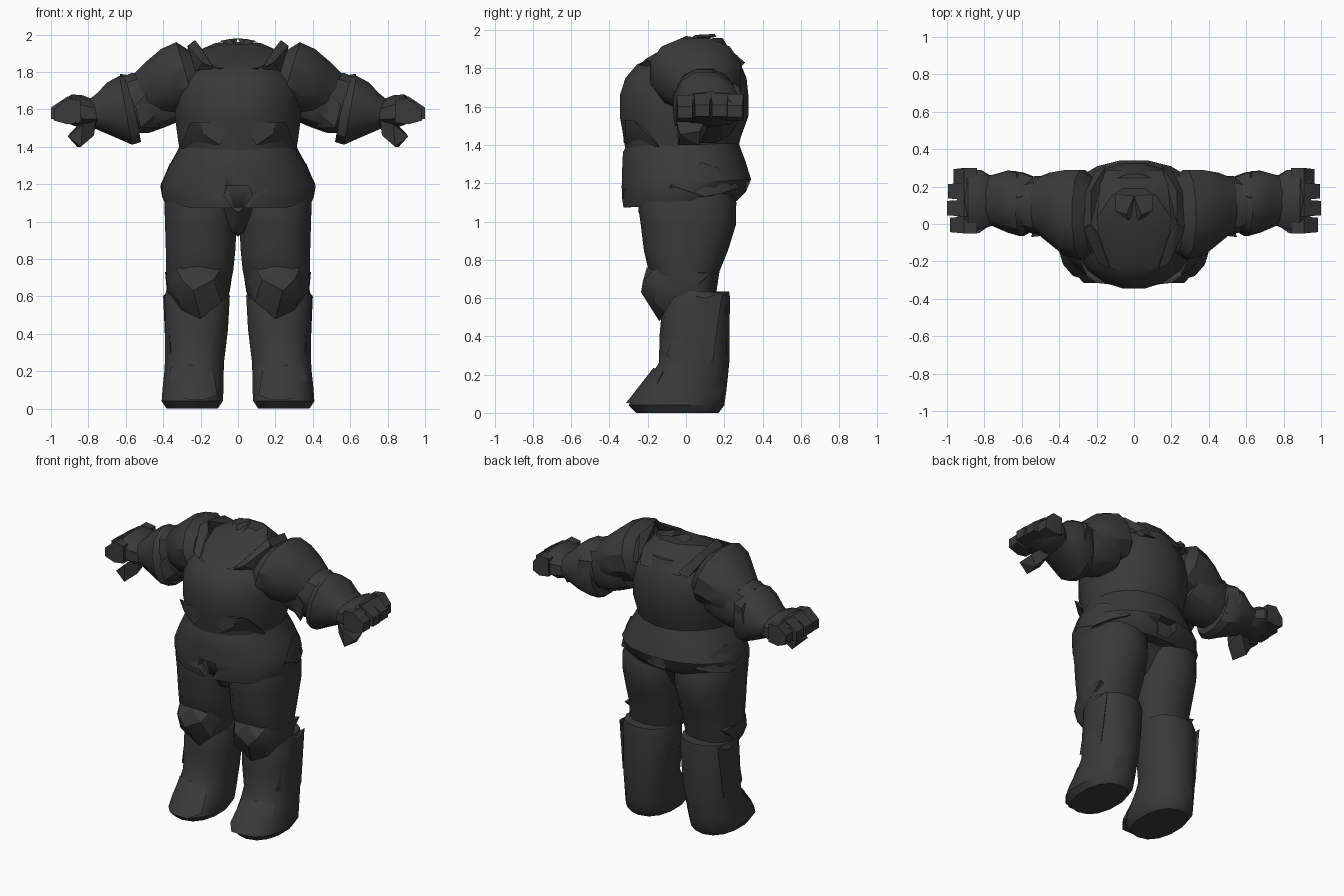
import bpy, bmesh, math

steel = bpy.data.materials.new("dark_steel")
steel.diffuse_color = (0.042, 0.042, 0.042, 1)


def finish(name, bm, mirror=False, angle=32):
    bmesh.ops.recalc_face_normals(bm, faces=bm.faces[:])
    me = bpy.data.meshes.new(name)
    bm.to_mesh(me)
    bm.free()
    me.materials.append(steel)
    me.shade_smooth()
    me.set_sharp_from_angle(angle=math.radians(angle))
    ob = bpy.data.objects.new(name, me)
    bpy.context.collection.objects.link(ob)
    if mirror:
        m = ob.modifiers.new("mirror", 'MIRROR')
        m.use_mirror_merge = False
    return ob


def loft(name, rings, axis='z', n=16, power=2.5, slant=0.0, mirror=False):
    """Rings: (station, centre a, centre b, radius a, radius b) along an axis."""
    bm = bmesh.new()
    loops = []
    for s, ca, cb, ra, rb in rings:
        loop = []
        for i in range(n):
            t = 2 * math.pi * (i + 0.5) / n
            c, d = math.cos(t), math.sin(t)
            a = math.copysign(abs(c) ** (2 / power), c) * ra
            b = math.copysign(abs(d) ** (2 / power), d) * rb
            st = s + slant * b
            co = (ca + a, cb + b, st) if axis == 'z' else (st, ca + a, cb + b)
            loop.append(bm.verts.new(co))
        loops.append(loop)
    for lo, hi in zip(loops, loops[1:]):
        for i in range(n):
            j = (i + 1) % n
            bm.faces.new((lo[i], lo[j], hi[j], hi[i]))
    bm.faces.new(loops[0])
    bm.faces.new(loops[-1])
    return finish(name, bm, mirror)


def hull(name, pts, mirror=True, angle=25):
    bm = bmesh.new()
    for p in pts:
        bm.verts.new(p)
    bmesh.ops.convex_hull(bm, input=bm.verts[:])
    loose = [v for v in bm.verts if not v.link_faces]
    bmesh.ops.delete(bm, geom=loose, context='VERTS')
    return finish(name, bm, mirror, angle)


# Torso: breastplate and flared waist skirt
loft("breastplate", [
    (1.34, 0, -.025, .31, .29), (1.44, 0, -.02, .325, .31),
    (1.55, 0, -.01, .34, .34), (1.66, 0, -.01, .34, .34),
    (1.75, 0, .0, .32, .32), (1.82, 0, .015, .25, .275),
    (1.87, 0, .06, .19, .21)], n=20, power=2.05)
skirt = loft("waist_skirt", [
    (1.09, 0, -.03, .39, .30), (1.135, 0, -.01, .41, .327),
    (1.2, 0, .002, .416, .342), (1.3, 0, -.012, .37, .325),
    (1.38, 0, -.025, .325, .308), (1.44, 0, -.02, .3, .28)],
    n=20, power=2.12, slant=.06)

# Pointed notch in the front and back of the skirt
for label, y, z in (("front", -.33, 1.19), ("back", .34, 1.22)):
    cut = hull(label + "_notch_cutter",
               [(x, y + d, h) for d in (-.06, .05)
                for x, h in ((-.06, z), (.06, z), (.075, z - .05),
                             (-.075, z - .05), (0, z - .16))], False)
    cut.hide_render = True
    cut.hide_viewport = True
    b = skirt.modifiers.new(label + "_notch", 'BOOLEAN')
    b.object = cut
    b.solver = 'EXACT'

# Pointed belly flaps, hip plates and crotch plate
hull("belly_flap", [(.02, -.335, 1.53), (.2, -.315, 1.53), (.255, -.275, 1.53),
                    (.10, -.325, 1.41), (.31, -.14, 1.39), (.19, -.315, 1.47),
                    (.1, -.25, 1.45), (.25, -.2, 1.48)])
hull("hip_plate", [(.415, -.08, 1.19), (.405, .1, 1.13), (.355, .2, 1.15),
                   (.26, .28, 1.18), (.34, .17, 1.28), (.37, -.1, 1.12),
                   (.3, .1, 1.2), (.365, .08, 1.31)])
hull("crotch_plate", [(-.1, -.22, 1.12), (.1, -.22, 1.12), (0, -.25, 1.05),
                      (-.03, -.15, .94), (.03, -.15, .94), (0, .1, .92),
                      (-.1, .2, 1.1), (.1, .2, 1.1)], False)

# Neck cover rising toward the back, with raised collar fins
hull("neck_cover", [(sx * x, y, z) for sx in (-1, 1) for x, y, z in (
    (.11, -.245, 1.82), (.18, -.12, 1.86), (.2, .03, 1.92), (.06, -.02, 1.95),
    (.12, .15, 1.955), (.06, .19, 1.96), (.18, .22, 1.88), (.15, .29, 1.8),
    (.08, -.2, 1.78))], False)
hull("neck_fold", [(.02, .0, 1.94), (.05, .14, 1.975), (.1, .16, 1.965),
                   (.1, .07, 1.965), (.0, .15, 1.98), (.04, .05, 1.975)])
hull("collar_front", [(.13, -.24, 1.82), (.19, -.21, 1.85), (.19, -.05, 1.92),
                      (.23, 0, 1.97), (.27, -.03, 1.94), (.24, -.1, 1.78)])
hull("collar_back", [(.23, 0, 1.97), (.27, -.02, 1.93), (.23, .18, 1.94),
                     (.26, .17, 1.9), (.15, .31, 1.83), (.21, .28, 1.8),
                     (.22, .05, 1.85)])

# Arms: shoulder guard, upper arm, forearm, gauntlet
loft("shoulder_guard", [
    (.22, .04, 1.78, .2, .14), (.275, .05, 1.775, .245, .19),
    (.36, .06, 1.75, .235, .178), (.44, .085, 1.71, .195, .155),
    (.515, .10, 1.675, .15, .125)], 'x', 12, 2.2, .3, True)
loft("upper_arm", [
    (.32, .1, 1.665, .15, .12), (.42, .1, 1.65, .165, .145),
    (.52, .1, 1.635, .16, .165), (.59, .1, 1.62, .13, .15)],
    'x', 12, 2.3, .3, True)
loft("forearm", [
    (.55, .11, 1.6, .15, .18), (.60, .105, 1.595, .175, .19),
    (.67, .12, 1.595, .17, .155), (.74, .125, 1.58, .145, .105),
    (.79, .13, 1.575, .13, .075)], 'x', 12, 2.3, .18, True)
hull("elbow_plate", [(.52, .24, 1.7), (.62, .28, 1.7), (.64, .285, 1.6),
                     (.55, .25, 1.5), (.57, .16, 1.78), (.63, .14, 1.79),
                     (.56, .1, 1.6)])
hull("elbow_flap", [(.4, -.04, 1.62), (.46, -.06, 1.72), (.55, -.07, 1.62),
                    (.52, -.06, 1.5), (.42, .02, 1.5), (.5, .1, 1.6)])
loft("gauntlet", [
    (.75, .12, 1.575, .13, .07), (.82, .13, 1.585, .165, .09),
    (.88, .13, 1.595, .165, .085), (.94, .13, 1.59, .14, .055)],
    'x', 10, 2.6, .1, True)

# Fingers curl slightly; thumb hangs at the front
for i, (y, reach, z) in enumerate(((-.005, .985, 1.58), (.085, 1.0, 1.59),
                                   (.175, .995, 1.59), (.255, .965, 1.585))):
    w = .045
    hull("finger_%d" % (i + 1),
         [(.84, y + s * w, z + h) for s in (-1, 1) for h in (-.05, .07)] +
         [(.91, y + s * w, z + h) for s in (-1, 1) for h in (-.06, .08)] +
         [(reach, y + s * w * .85, z + h) for s in (-1, 1)
          for h in (-.04, .02)])
hull("thumb", [(.76, .0, 1.54), (.76, .13, 1.53), (.77, .0, 1.46),
               (.84, -.04, 1.40), (.86, .07, 1.40), (.91, -.03, 1.455),
               (.90, .07, 1.47), (.83, -.05, 1.52), (.84, .1, 1.53)])

# Legs: thigh, knee guard, boot with angled toe
loft("thigh", [
    (.56, .215, .01, .155, .12), (.64, .212, .01, .17, .15),
    (.74, .205, -.01, .184, .185), (.85, .2, 0, .19, .22),
    (.98, .199, .012, .195, .248), (1.1, .199, .005, .199, .258),
    (1.2, .2, 0, .17, .22)], n=14, power=2.4, mirror=True)
hull("knee_guard", [(.09, -.165, .75), (.33, -.165, .75), (.21, -.205, .76),
                    (.13, -.225, .69), (.3, -.225, .69), (.24, -.235, .63),
                    (.09, -.17, .57), (.32, -.17, .58), (.2, -.14, .48),
                    (.03, -.02, .72), (.39, -.02, .73), (.38, .13, .73),
                    (.38, .0, .62), (.045, .0, .62), (.3, -.1, .52),
                    (.07, -.15, .66), (.36, -.15, .66)])
loft("boot", [
    (.0, .245, -.045, .14, .215), (.04, .245, -.05, .167, .25),
    (.11, .24, -.025, .167, .235), (.2, .235, .02, .162, .2),
    (.26, .232, .042, .162, .184), (.42, .222, .045, .172, .182),
    (.6, .218, .055, .178, .175), (.635, .218, .06, .168, .165)],
    n=14, power=2.3, mirror=True)
hull("toe_guard", [(.17, -.315, .05), (.27, -.315, .05), (.11, -.24, .07),
                   (.38, -.19, .07), (.13, -.15, .2), (.36, -.12, .22),
                   (.25, -.17, .235), (.25, -.1, .1)])
hull("shin_side_plate", [(.38, .0, .62), (.4, .1, .6), (.375, .19, .63),
                         (.385, .14, .27), (.385, .0, .25), (.36, -.1, .3),
                         (.33, .1, .4)])
